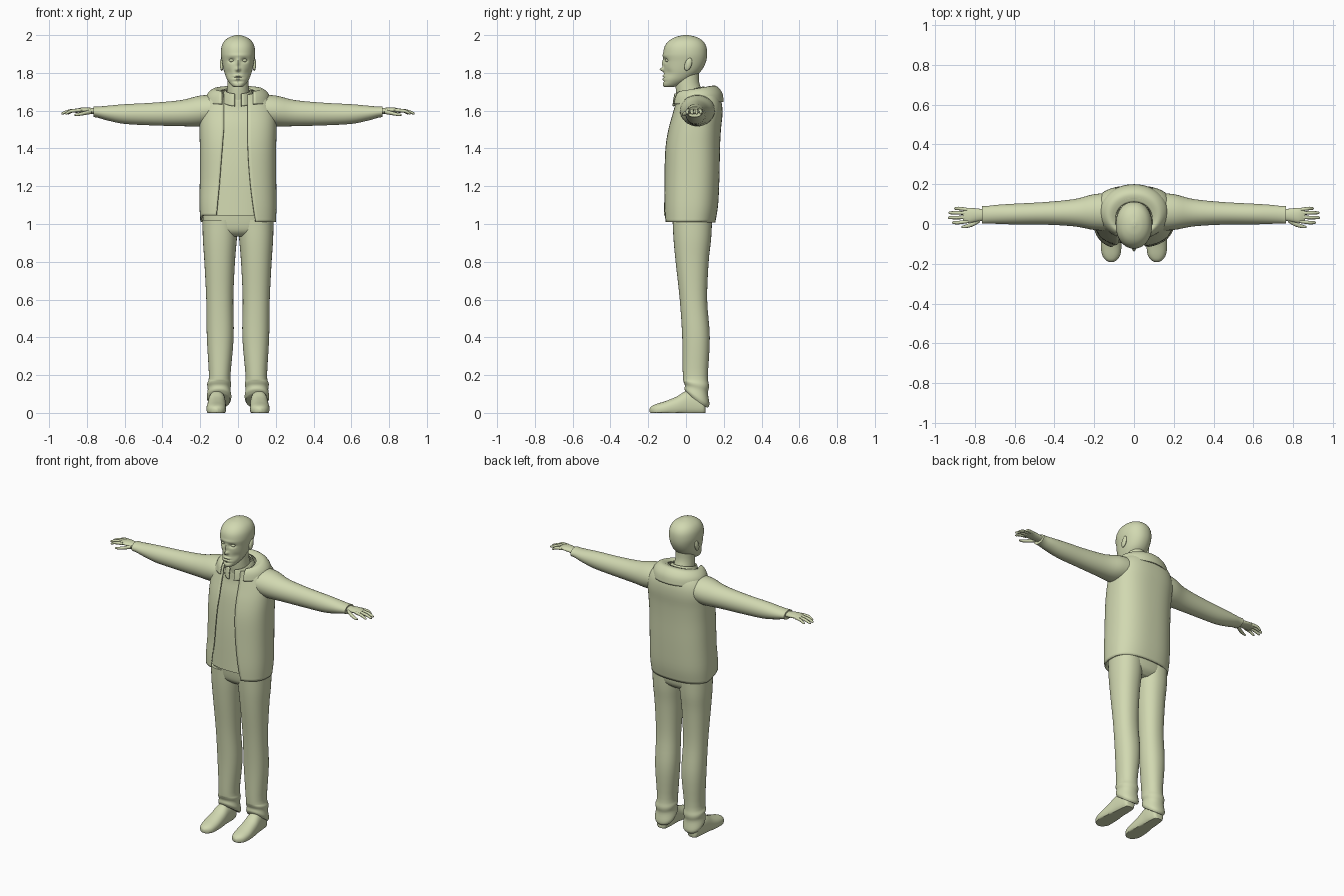
import bpy, bmesh, math
from mathutils import Vector

mat = bpy.data.materials.new("pale olive")
mat.diffuse_color = (0.64, 0.69, 0.44, 1)


def spline(rows, t):
    """Catmull-Rom through rows of numbers, t in 0..len-1."""
    i = min(int(t), len(rows) - 2)
    f = t - i
    p1, p2 = rows[i], rows[i + 1]
    p0, p3 = rows[max(i - 1, 0)], rows[min(i + 2, len(rows) - 1)]
    return [0.5 * (2 * b + (c - a) * f + (2 * a - 5 * b + 4 * c - d) * f * f
                   + (3 * b - a - 3 * c + d) * f ** 3)
            for a, b, c, d in zip(p0, p1, p2, p3)]


def loft(name, axis, rows, n=32, steps=4, power=2.0, gap=None, mirror=False,
         thick=0, warp=None):
    """Rows: (position, a0, a1, b0, b1[, tilt]) - superellipse sections along an axis."""
    bm = bmesh.new()
    rows = [tuple(r) + (0,) * (6 - len(r)) for r in rows]
    e = 2 / power
    rings = []
    for k in range((len(rows) - 1) * steps + 1):
        t, a0, a1, b0, b1, tilt = spline(rows, k / steps)
        ca, ra, cb, rb = (a0 + a1) / 2, (a1 - a0) / 2, (b0 + b1) / 2, (b1 - b0) / 2
        th0, th1, m = 0, 2 * math.pi, n
        if gap:
            xl, xr = gap(t)
            th0 = math.asin(min(xr / ra, 0.95) ** (1 / e))
            th1 -= math.asin(min(xl / ra, 0.95) ** (1 / e))
            m = n + 1
        ring = []
        for j in range(m):
            th = th0 + (th1 - th0) * j / n
            s, c = math.sin(th), math.cos(th)
            a = ca + ra * math.copysign(abs(s) ** e, s)
            b = cb - rb * math.copysign(abs(c) ** e, c)
            p = t + tilt * (b - cb)
            co = {'x': (p, a, b), 'y': (a, p, b), 'z': (a, b, p)}[axis]
            co = Vector(co)
            if warp:
                warp(co)
            ring.append(bm.verts.new(co))
        rings.append(ring)
    for r, s in zip(rings, rings[1:]):
        for j in range(len(r) if not gap else len(r) - 1):
            q = (j + 1) % len(r)
            bm.faces.new((r[j], r[q], s[q], s[j]))
    if not gap:
        bm.faces.new(rings[0][::-1])
        bm.faces.new(rings[-1])
    bmesh.ops.recalc_face_normals(bm, faces=bm.faces)
    return finish(name, bm, mirror, thick)


def finish(name, bm, mirror=False, thick=0):
    me = bpy.data.meshes.new(name)
    bm.to_mesh(me)
    bm.free()
    me.materials.append(mat)
    ob = bpy.data.objects.new(name, me)
    bpy.context.collection.objects.link(ob)
    if thick:
        mod = ob.modifiers.new("thickness", 'SOLIDIFY')
        mod.thickness, mod.offset = thick, 0
    if mirror:
        mod = ob.modifiers.new("mirror", 'MIRROR')
        mod.use_mirror_merge = False
    return ob


def ball(name, loc, scale, tilt=0):
    bm = bmesh.new()
    bmesh.ops.create_uvsphere(bm, u_segments=20, v_segments=14, radius=1)
    for v in bm.verts:
        x, y, z = (v.co[i] * scale[i] for i in range(3))
        v.co = Vector(loc) + Vector((x, y + tilt * z, z))
    return finish(name, bm, True)


# Head, with facial relief pressed into the front: (x, z, width, height, depth)
relief = [(.034, 1.866, .017, .011, .013), (-.034, 1.866, .017, .011, .013),
          (0, 1.893, .05, .008, -.003), (0, 1.85, .008, .022, -.010),
          (0, 1.818, .011, .010, -.022), (0, 1.784, .022, .005, -.008),
          (0, 1.776, .024, .002, .005), (0, 1.767, .018, .005, -.006),
          (0, 1.754, .03, .005, .005), (.05, 1.80, .018, .02, .006),
          (-.05, 1.80, .018, .02, .006)]


def face(co):
    if co.y < -0.03:
        co.y += sum(d * math.exp(-((co.x - x) / w) ** 2 - ((co.z - z) / h) ** 2)
                    for x, z, w, h, d in relief)


loft("head", 'z', [
    (1.724, -.016, .016, -.112, -.075), (1.733, -.034, .034, -.122, -.035),
    (1.76, -.055, .055, -.121, .02), (1.79, -.068, .068, -.117, .06),
    (1.82, -.077, .077, -.117, .087), (1.86, -.085, .085, -.118, .106),
    (1.90, -.091, .091, -.121, .112), (1.94, -.087, .087, -.113, .107),
    (1.97, -.071, .071, -.09, .088), (1.99, -.043, .043, -.055, .055),
    (2.0, -.01, .01, -.012, .012)], n=96, steps=8, power=2.15, warp=face)
loft("neck", 'z', [(1.60, -.07, .07, -.04, .11), (1.69, -.06, .06, -.052, .09),
                   (1.75, -.056, .056, -.055, .07), (1.82, -.055, .055, -.05, .07)])
ball("ear", (.086, .012, 1.845), (.010, .019, .034), .25)
ball("eye", (.034, -.097, 1.866), (.014, .012, .009))

# Shirt and its collar
loft("shirt", 'z', [
    (1.045, -.18, .18, -.10, .13), (1.3, -.18, .18, -.092, .155),
    (1.5, -.18, .18, -.073, .165), (1.6, -.16, .16, -.052, .16),
    (1.655, -.09, .09, -.048, .12), (1.69, -.06, .06, -.04, .09)], n=48, power=2.4)
loft("shirt_collar", 'z', [
    (1.655, -.085, .085, -.07, .115, .35), (1.685, -.076, .076, -.066, .105, .3),
    (1.708, -.066, .066, -.06, .093, .25)],
    gap=lambda t: (.018, .018), thick=.008)


# Open jacket: front edges splay out towards an uneven hem
def jacket_gap(z):
    d = max(0, 1.5 - z) / .5
    return .075 + .04 * d, .05 + .045 * d * d


def hem(co):
    w = max(0, (1.2 - co.z) / .19)
    left_front = min(1, max(0, -co.x / .06)) * min(1, max(0, (.06 - co.y) / .1))
    co.z += .035 * w * left_front
    co.y -= .015 * w * left_front


loft("jacket", 'z', [
    (1.01, -.195, .195, -.112, .15), (1.1, -.199, .199, -.115, .165),
    (1.25, -.197, .197, -.112, .172), (1.4, -.197, .197, -.106, .175),
    (1.5, -.199, .199, -.09, .18), (1.58, -.198, .198, -.068, .188),
    (1.64, -.182, .182, -.052, .184), (1.68, -.15, .15, -.048, .165, .1),
    (1.705, -.105, .105, -.05, .125, .25)],
    n=64, power=2.5, gap=jacket_gap, thick=.01, warp=hem)

# Folded hood lying on the shoulders
loft("hood", 'z', [
    (1.64, -.172, .172, -.078, .196, .05), (1.685, -.16, .16, -.07, .187, .08),
    (1.712, -.128, .128, -.058, .155, .15), (1.70, -.092, .092, -.05, .112, .25)],
    n=48, gap=lambda t: (.085, .08), thick=.008)

# Sleeves, with a cuff lip
loft("sleeve", 'x', [
    (.10, -.035, .155, 1.53, 1.685), (.2, -.03, .15, 1.517, 1.68),
    (.3, -.012, .125, 1.518, 1.656), (.45, -.003, .11, 1.522, 1.642),
    (.6, -.002, .102, 1.53, 1.634), (.69, .001, .096, 1.548, 1.626),
    (.74, .003, .09, 1.562, 1.622), (.765, .001, .09, 1.566, 1.622)], mirror=True)

# Hands
loft("palm", 'x', [
    (.74, .02, .072, 1.58, 1.612), (.79, .012, .078, 1.585, 1.616),
    (.83, .006, .081, 1.590, 1.616), (.86, .012, .079, 1.588, 1.608)],
    n=20, mirror=True)
for i, (y, tip) in enumerate([(.013, .915), (.034, .935), (.054, .932), (.072, .905)]):
    y2, r = y + (y - .043) * .2, .0088
    mid = (.85 + tip) / 2
    loft("finger_%d" % (i + 1), 'x', [
        (.835, y - r, y + r, 1.593, 1.612), (mid, y2 - r, y2 + r, 1.589, 1.607),
        (tip - .008, y2 - .007, y2 + .007, 1.580, 1.594),
        (tip, y2 - .002, y2 + .002, 1.582, 1.587)], n=12, mirror=True)
loft("thumb", 'x', [
    (.775, .008, .035, 1.583, 1.607), (.81, -.012, .012, 1.577, 1.598),
    (.845, -.021, -.003, 1.572, 1.588), (.866, -.020, -.010, 1.573, 1.582)],
    n=12, mirror=True)

# Trousers, with bunched cuffs hanging lower at the heel
loft("trouser_seat", 'z', [
    (.935, -.10, .10, -.03, .10), (.96, -.165, .165, -.057, .127),
    (1.0, -.186, .186, -.068, .138), (1.08, -.182, .182, -.075, .14)],
    n=40, power=2.4)
loft("trouser_leg", 'z', [
    (.065, .042, .158, .003, .112, -.7), (.085, .035, .165, -.008, .124, -.6),
    (.125, .040, .160, -.006, .116, -.35), (.155, .036, .163, -.014, .122, -.2),
    (.20, .040, .154, -.017, .116), (.4, .023, .165, -.02, .126),
    (.6, .025, .168, -.033, .112), (.8, .016, .178, -.055, .12),
    (.92, .006, .186, -.066, .133), (1.02, .0, .188, -.071, .138)],
    n=36, power=2.2, mirror=True)


# Shoes, cut flat at the ground
def flat_sole(co):
    co.z = max(co.z, 0)


loft("shoe", 'y', [
    (.102, .090, .130, .0, .05), (.092, .075, .145, -.012, .08),
    (.05, .067, .153, -.02, .11), (0, .066, .158, -.02, .115),
    (-.05, .064, .163, -.02, .086), (-.11, .063, .167, -.02, .062),
    (-.155, .069, .160, -.018, .048), (-.18, .085, .144, -.01, .037),
    (-.192, .106, .124, .004, .024)], power=2.3, mirror=True, warp=flat_sole)

for ob in bpy.context.collection.objects:
    ob.select_set(True)
    bpy.context.view_layer.objects.active = ob
bpy.ops.object.shade_smooth_by_angle(angle=math.radians(45))
